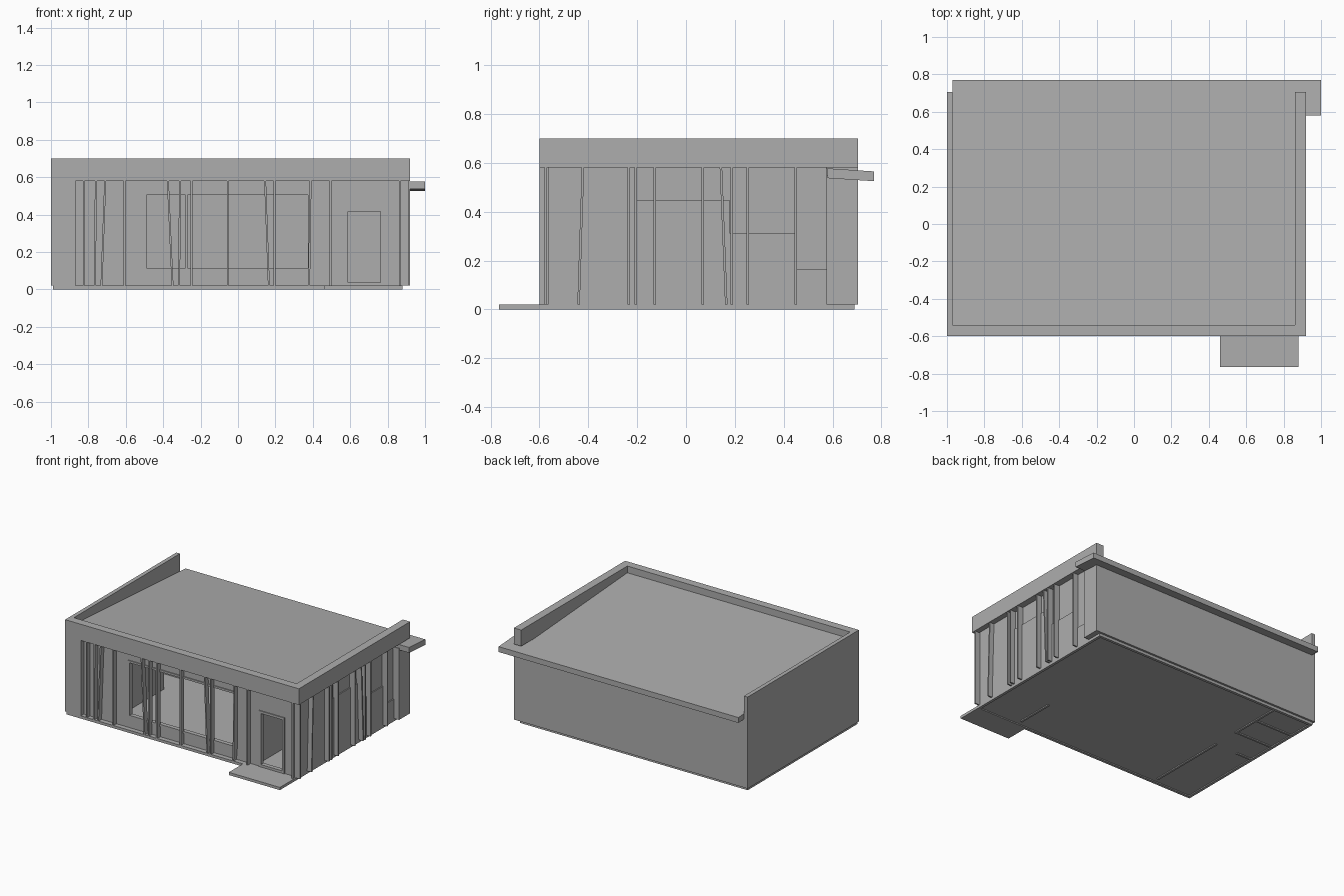
import bpy, bmesh

if "Cube" in bpy.data.objects:
    bpy.data.objects.remove(bpy.data.objects["Cube"], do_unlink=True)

grey = bpy.data.materials.new("plain_grey")
grey.use_nodes = True
colour = (0.42, 0.42, 0.42, 1)
grey.diffuse_color = colour
grey.node_tree.nodes["Principled BSDF"].inputs["Base Color"].default_value = colour


def finish(name, bm):
    bmesh.ops.recalc_face_normals(bm, faces=bm.faces)
    mesh = bpy.data.meshes.new(name)
    bm.to_mesh(mesh)
    bm.free()
    mesh.materials.append(grey)
    obj = bpy.data.objects.new(name, mesh)
    bpy.context.collection.objects.link(obj)
    return obj


def add_box(bm, x, y, z, lean=(0, 0)):
    """Box between (low, high) pairs, its top shifted by lean."""
    for v in bmesh.ops.create_cube(bm, size=1)["verts"]:
        top = v.co.z > 0
        v.co = (x[v.co.x > 0] + lean[0] * top,
                y[v.co.y > 0] + lean[1] * top, z[top])


def boxes(name, *items):
    bm = bmesh.new()
    for item in items:
        add_box(bm, *item)
    return finish(name, bm)


def prism(name, points, axis, low, high):
    """Extrude a flat outline along x (axis 0) or z (axis 2)."""
    bm = bmesh.new()
    place = (lambda p: (low, *p)) if axis == 0 else (lambda p: (*p, low))
    face = bm.faces.new([bm.verts.new(place(p)) for p in points])
    out = bmesh.ops.extrude_face_region(bm, geom=[face])["geom"]
    move = [0, 0, 0]
    move[axis] = high - low
    bmesh.ops.translate(bm, vec=move,
                        verts=[g for g in out if isinstance(g, bmesh.types.BMVert)])
    return finish(name, bm)


def frame(name, x, y, z, w):
    boxes(name, ((x[0], x[0] + w), y, z), ((x[1] - w, x[1]), y, z),
          ((x[0] + w, x[1] - w), y, (z[0], z[0] + w)),
          ((x[0] + w, x[1] - w), y, (z[1] - w, z[1])))


def roof_top(y):
    return 0.65 - 0.065 * (y + 0.54)


FLOOR, BEAM, TOP = 0.02, 0.58, 0.70
BACK = 0.705
full = (FLOOR, BEAM)

# Floor plate with a footing rim below, and the entrance step
boxes("floor", ((-0.99, 0.88), (-0.6, 0.69), (0.008, FLOOR)))
boxes("footing_rim",
      ((-0.99, 0.88), (-0.6, -0.58), (0, FLOOR)),
      ((-0.99, 0.88), (0.67, 0.69), (0, FLOOR)),
      ((-0.99, -0.97), (-0.58, 0.67), (0, FLOOR)),
      ((0.86, 0.88), (-0.58, 0.67), (0, FLOOR)))
boxes("entrance_step", ((0.46, 0.88), (-0.765, -0.6), (0, FLOOR)))

# Outer walls, piers and parapet
boxes("right_wall", ((-1, -0.97), (-0.6, BACK), (FLOOR, TOP)))
boxes("front_pier", ((-0.97, -0.87), (-0.6, -0.54), full))
boxes("back_wall", ((-0.97, 0.92), (0.68, BACK), (FLOOR, 0.55)))
boxes("back_pier", ((0.86, 0.92), (0.575, BACK), (FLOOR, 0.55)))
boxes("front_parapet", ((-0.97, 0.92), (-0.6, -0.54), (BEAM, TOP)))
boxes("left_parapet", ((0.86, 0.92), (-0.54, BACK), (BEAM, TOP)))

# Front wall around the window and door openings
wall_y = (-0.565, -0.54)
win_x, win_z = (-0.505, 0.39), (0.10, 0.52)
door_x, door_z = (0.57, 0.78), (FLOOR, 0.435)
boxes("front_wall",
      ((-0.87, win_x[0]), wall_y, full),
      (win_x, wall_y, (FLOOR, win_z[0])),
      (win_x, wall_y, (win_z[1], BEAM)),
      ((win_x[1], door_x[0]), wall_y, full),
      (door_x, wall_y, (door_z[1], BEAM)),
      ((door_x[1], 0.88), wall_y, full))
frame("window_frame", win_x, (-0.572, -0.54), win_z, 0.015)
frame("door_frame", door_x, (-0.572, -0.54), door_z, 0.018)
boxes("window_mullion", ((-0.28, -0.27), (-0.568, -0.545), win_z))

# Side wall with a stepped edge and a slightly recessed panel above it
prism("stepped_wall",
      [(-0.565, FLOOR), (0.575, FLOOR), (0.575, 0.165), (0.445, 0.165),
       (0.445, 0.31), (0.18, 0.31), (0.18, 0.445), (-0.2, 0.445),
       (-0.2, BEAM), (-0.565, BEAM)], 0, 0.86, 0.88)
boxes("side_panel", ((0.86, 0.872), (-0.2, 0.575), (0.165, BEAM)))

# Sloping roof with an eave that wraps the back corner
roof = prism("roof", [(-0.97, -0.54), (0.86, -0.54), (0.86, 0.58),
                      (1.0, 0.58), (1.0, 0.77), (-0.97, 0.77)], 2, -0.04, 0)
for v in roof.data.vertices:
    v.co.z += roof_top(v.co.y)

# Inner partitions reaching up into the roof
rooms = [((0.53, 0.545), (-0.54, -0.255)), ((-0.672, -0.657), (-0.54, 0.07)),
         ((-0.672, -0.657), (0.27, 0.68)), ((-0.97, -0.672), (0.27, 0.285)),
         ((-0.97, -0.672), (0.475, 0.49)), ((-0.97, -0.85), (0.055, 0.07))]
boxes("partitions", *[(x, y, (0, roof_top(y[1]) - 0.025)) for x, y in rooms])

# Thin upright battens, some of them leaning: (position at base, lean at top)
front = [(-0.825, 0), (-0.765, 0.005), (-0.73, 0.02), (-0.607, 0),
         (-0.35, -0.025), (-0.315, 0.005), (-0.248, 0), (-0.055, 0),
         (0.165, -0.02), (0.195, 0), (0.38, 0.008), (0.495, 0), (0.865, 0)]
boxes("front_battens", *[((p - 0.005, p + 0.005), (-0.6, -0.562), full, (s, 0))
                         for p, s in front])
side = [(-0.575, 0), (-0.44, 0.018), (-0.235, 0), (-0.205, 0), (-0.128, 0),
        (0.068, 0), (0.165, -0.022), (0.187, 0), (0.253, 0), (0.45, 0)]
boxes("side_battens", *[((0.87, 0.915), (p - 0.005, p + 0.005), full, (0, s))
                        for p, s in side])
